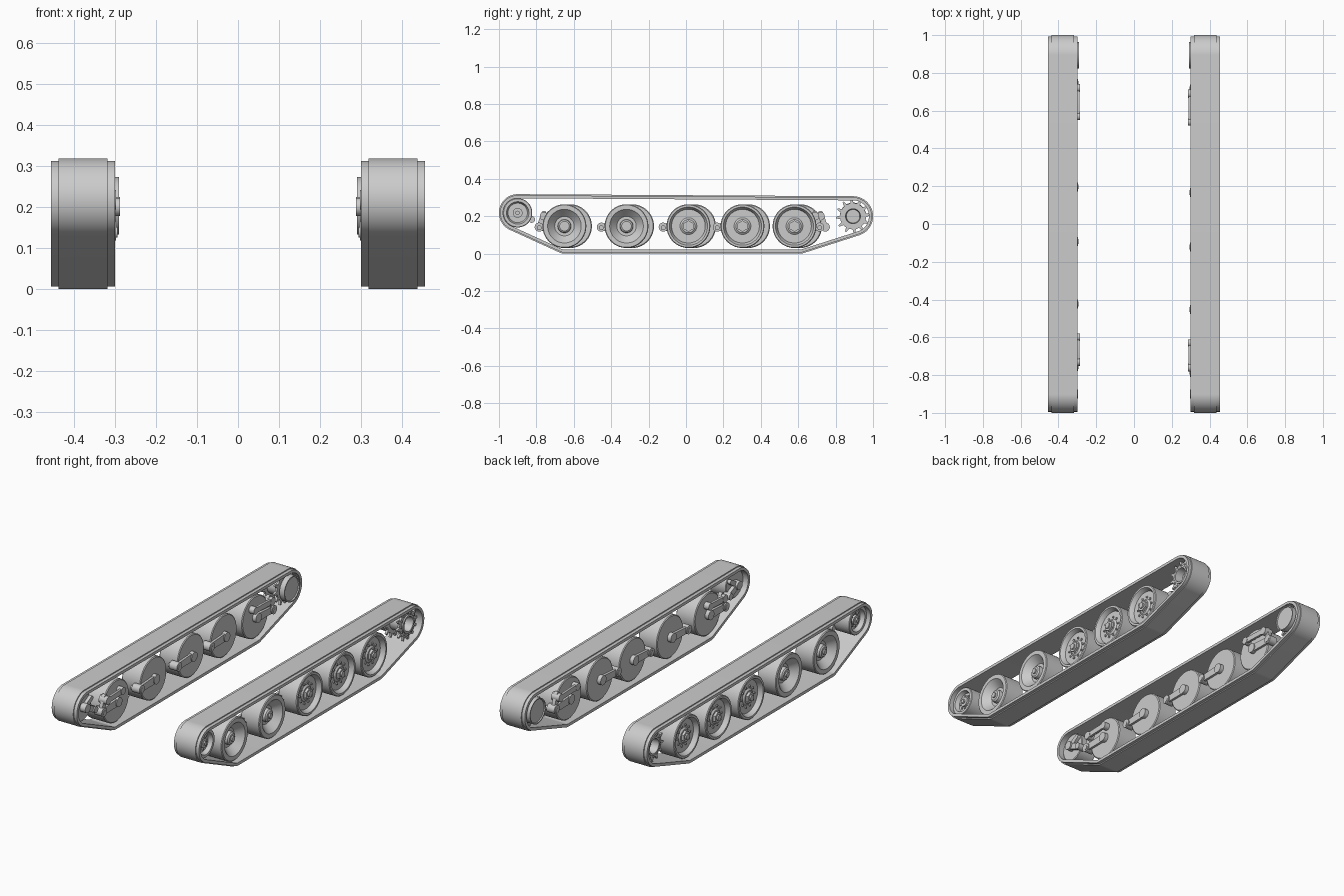
import bpy, bmesh
from math import sin, cos, pi

cube = bpy.data.objects.get("Cube")
if cube:
    bpy.data.objects.remove(cube, do_unlink=True)

grey = bpy.data.materials.new("plain grey")
grey.use_nodes = True
GREY = (0.6, 0.6, 0.6, 1)
grey.diffuse_color = GREY
grey.node_tree.nodes["Principled BSDF"].inputs["Base Color"].default_value = GREY


# ---- helpers: a shape is (loops of (y, z) at depth u = |x|, closed tube or capped)
def hull(circles, n=48, inset=0.0):
    """Rounded outline wrapped around circles (y, z, r)."""
    pts = []
    for i in range(n):
        c, s = cos(2 * pi * (i + .5) / n), sin(2 * pi * (i + .5) / n)
        y, z, r = max(circles, key=lambda k: k[0] * c + k[1] * s + k[2])
        pts.append((y + (r - inset) * c, z + (r - inset) * s))
    return pts


def at(u, outline):
    return [(u, y, z) for y, z in outline]


def plate(outline, u0, u1):
    return [at(u0, outline), at(u1, outline)], False


def rod(y, z, r, u0, u1, n=24):
    return plate(hull([(y, z, r)], n), u0, u1)


def lathe(y, z, profile, n=48):
    return [at(u, hull([(y, z, r)], n)) for u, r in profile], False


def bolts(y, z, ring, count, r, u0, u1):
    return [rod(y + ring * cos(2 * pi * i / count), z + ring * sin(2 * pi * i / count),
                r, u0, u1, 8) for i in range(count)]


def gear(y, z, tip, root, hole, teeth, u0, u1):
    n = teeth * 6
    outer = []
    for i in range(n):
        r = (tip, tip, root, root, root, root)[i % 6]
        a = 2 * pi * (i + .5) / n
        outer.append((y + r * cos(a), z + r * sin(a)))
    inner = hull([(y, z, hole)], n)
    return [at(u0, outer), at(u1, outer), at(u1, inner), at(u0, inner)], True


def build(name, side, shapes):
    bm = bmesh.new()
    for loops, closed in shapes:
        rings = [[bm.verts.new((side * u, y, z)) for u, y, z in loop] for loop in loops]
        pairs = list(zip(rings, rings[1:]))
        if closed:
            pairs.append((rings[-1], rings[0]))
        else:
            bm.faces.new(rings[0])
            bm.faces.new(rings[-1])
        for a, b in pairs:
            for i in range(len(a)):
                j = (i + 1) % len(a)
                bm.faces.new((a[i], a[j], b[j], b[i]))
    bmesh.ops.recalc_face_normals(bm, faces=bm.faces)
    mesh = bpy.data.meshes.new(name)
    bm.to_mesh(mesh)
    bm.free()
    mesh.materials.append(grey)
    obj = bpy.data.objects.new(name, mesh)
    bpy.context.collection.objects.link(obj)
    parts.append(obj)


parts = []
IDLER = (-.90, .218)
SPROCKET = (.893, .20)
WRAP = [(*IDLER, .10), (-.65, .06, .06), (.61, .06, .06), (*SPROCKET, .107)]
BAND = [(.30, .006), (.318, .006), (.318, 0), (.437, 0),
        (.437, .006), (.455, .006), (.455, .022), (.30, .022)]
TIRE = [(.32, .03), (.32, .112), (.324, .117), (.432, .117), (.436, .113)]
DISHED = TIRE + [(.436, .09), (.43, .085), (.395, .052), (.395, .036), (.414, .034), (.42, .026)]
FLAT = TIRE + [(.436, .102), (.43, .098), (.41, .09), (.41, .045), (.418, .035), (.418, .03)]
WHEELS = [-.65, -.318, .013, .302, .58]
WHEEL_Z = .147

for side, label, shift in ((1, "left", 0), (-1, "right", .03)):
    # track band
    build(label + "_track", side, [([at(u, hull(WRAP, 128, d)) for u, d in BAND], True)])

    for k, base in enumerate(WHEELS):
        y, z = base + shift, WHEEL_Z
        tag = f"{label}_{k + 1}"
        # road wheel
        if k < 2:
            shapes = [lathe(y, z, DISHED), rod(y, z, .014, .42, .428)]
        else:
            shapes = [lathe(y, z, FLAT), rod(y, z, .03, .418, .432, 6), rod(y, z, .016, .432, .44)]
            shapes += bolts(y, z, .056, 10, .006, .409, .416)
        build("road_wheel_" + tag, side, shapes)

        # swing arm with axle end and pivot
        back = 1 if k == 4 else -1
        py, pz = y + back * .135, z - .005
        build("swing_arm_" + tag, side, [
            plate(hull([(y, z, .022), (py, pz, .018)], 32), .303, .316),
            rod(y, z, .026, .298, .325),
            rod(py, pz, .024, .297, .345),
            rod(py, pz - .004, .013, .294, .36)])

        # damper on the end wheels
        if k in (0, 4):
            d0 = y + (.02 if k == 0 else -.04)
            d1 = y + (-.11 if k == 0 else .11)
            build("damper_" + tag, side, [
                plate(hull([(d0, .205, .015), (d1, .20, .015)], 24), .289, .302),
                rod(d0, .205, .02, .287, .318),
                rod(d1, .20, .022, .287, .335),
                plate(hull([(d1, .215, .014), (py, pz, .014)], 24), .305, .325)])

    # front idler
    y, z = IDLER
    build(label + "_idler", side, [
        lathe(y, z, [(.33, .02), (.33, .074), (.333, .078), (.43, .078), (.433, .075),
                     (.433, .06), (.41, .052), (.41, .02)]),
        rod(y, z, .026, .41, .422), rod(y, z, .012, .422, .432, 6),
        *bolts(y, z, .036, 8, .006, .409, .417)])
    build(label + "_idler_crank", side, [
        rod(y, z, .024, .297, .335),
        plate(hull([(y, z, .016), (y + .055, z + .035, .012)], 24), .31, .328),
        plate(hull([(y, z, .018), (y + .075, z - .035, .016)], 24), .305, .325),
        rod(y + .075, z - .035, .018, .298, .34)])

    # rear sprocket: two toothed rings, hollow drum and inner drive housing
    y, z = SPROCKET
    build(label + "_sprocket", side, [
        gear(y, z, .092, .07, .045, 12, .41, .422),
        gear(y, z, .092, .07, .045, 12, .335, .347),
        lathe(y, z, [(.325, .03), (.325, .05), (.43, .05), (.43, .04), (.385, .036), (.385, .015)]),
        *bolts(y, z, .06, 12, .005, .421, .427)])
    build(label + "_drive_housing", side, [
        lathe(y, z + .003, [(.296, .05), (.296, .062), (.29, .064), (.29, .07), (.32, .07), (.328, .05)])])

# smooth round faces, keep edges sharp
bpy.ops.object.select_all(action="DESELECT")
for obj in parts:
    obj.select_set(True)
bpy.context.view_layer.objects.active = parts[0]
bpy.ops.object.shade_smooth_by_angle(angle=.6)
